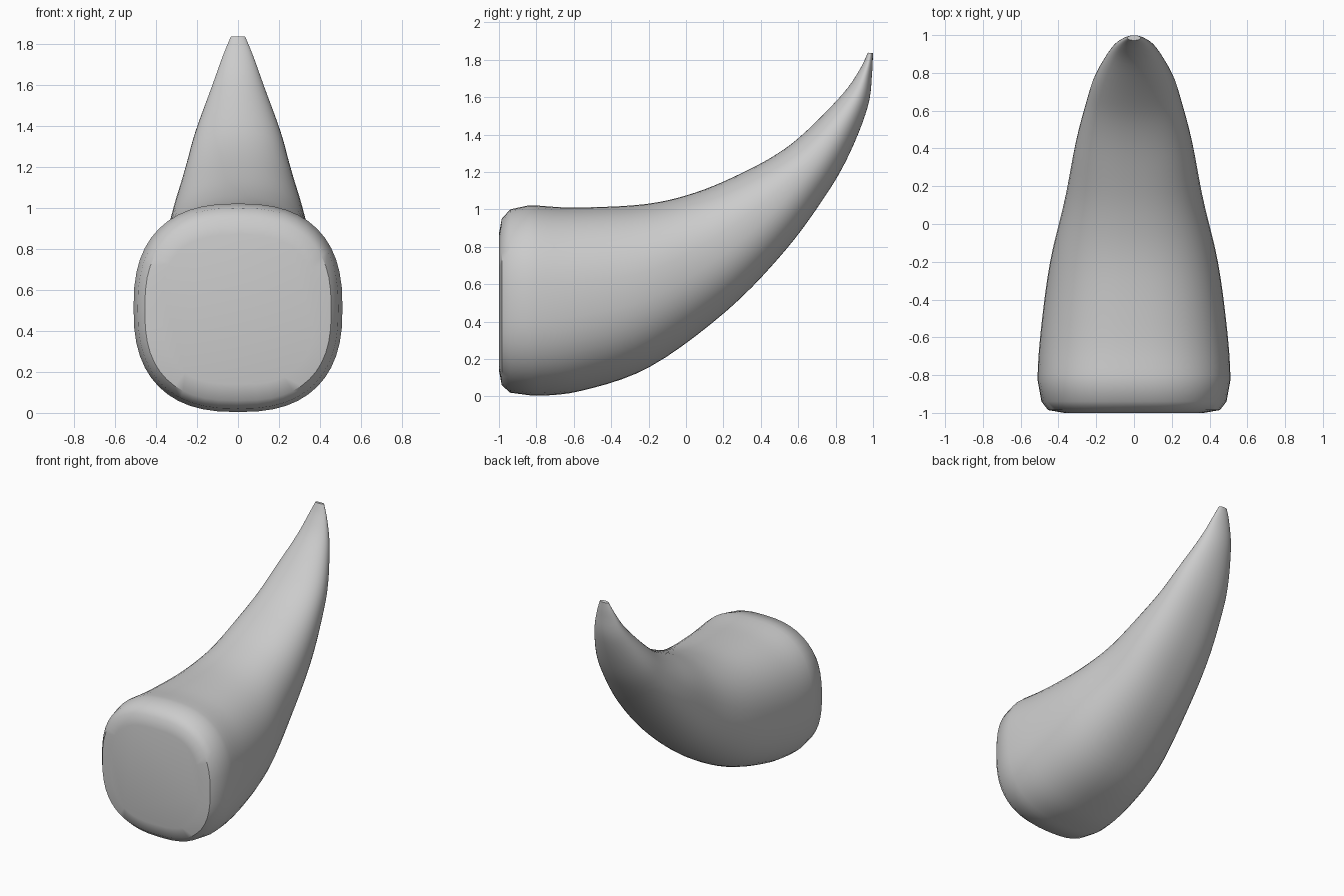
import bpy, bmesh
from math import sin, cos, pi
from mathutils import Vector

if "Cube" in bpy.data.objects:
    bpy.data.objects.remove(bpy.data.objects["Cube"])

# Horn stations: top y, top z, bottom y, bottom z, half width, squareness
stations = [
    (-1.000, 0.87, -1.000, 0.14, 0.37, 2.8),
    (-0.985, 0.95, -0.985, 0.06, 0.455, 2.6),
    (-0.940, 1.00, -0.940, 0.02, 0.49, 2.5),
    (-0.840, 1.022, -0.820, 0.004, 0.51, 2.5),
    (-0.600, 1.01, -0.560, 0.03, 0.495, 2.4),
    (-0.220, 1.028, -0.190, 0.16, 0.445, 2.3),
    (0.050, 1.09, 0.220, 0.46, 0.365, 2.3),
    (0.300, 1.195, 0.530, 0.78, 0.31, 2.3),
    (0.500, 1.305, 0.750, 1.08, 0.255, 2.2),
    (0.650, 1.425, 0.875, 1.30, 0.21, 2.1),
    (0.840, 1.62, 0.972, 1.55, 0.13, 2.0),
    (0.930, 1.75, 0.995, 1.73, 0.075, 2.0),
    (0.972, 1.838, 0.999, 1.835, 0.035, 2.0),
]
SIDES, STEPS = 48, 5


def catmull(a, b, c, d, t):
    return [0.5 * (2 * q + (r - p) * t + (2 * p - 5 * q + 4 * r - s) * t * t
                   + (3 * q - p - 3 * r + s) * t ** 3) for p, q, r, s in zip(a, b, c, d)]


def power(v, n):
    return (1 if v >= 0 else -1) * abs(v) ** (2 / n)


# Smoothly interpolated stations (straight blend over the tight rounded rim)
rows = []
last = len(stations) - 1
for i in range(last):
    for k in range(STEPS if i > 2 else 1):
        rows.append(catmull(stations[max(i - 1, 0)], stations[i], stations[i + 1],
                            stations[min(i + 2, last)], k / STEPS))
rows.append(stations[last])

# Loft rounded cross-sections through the stations
bm = bmesh.new()
rings = []
for ty, tz, by, bz, w, n in rows:
    mid = Vector((0, (ty + by) / 2, (tz + bz) / 2))
    up = Vector((0, ty - by, tz - bz)) / 2
    ring = []
    for j in range(SIDES):
        a = 2 * pi * j / SIDES
        ring.append(bm.verts.new(mid + up * power(sin(a), n)
                                 + Vector((w * power(cos(a), n), 0, 0))))
    rings.append(ring)
for r0, r1 in zip(rings, rings[1:]):
    for j in range(SIDES):
        k = (j + 1) % SIDES
        bm.faces.new((r0[j], r0[k], r1[k], r1[j]))

# Flat base and tiny blunt tip
bm.faces.new(rings[0])
bm.faces.new(rings[-1])
bmesh.ops.recalc_face_normals(bm, faces=bm.faces)

mesh = bpy.data.meshes.new("horn")
bm.to_mesh(mesh)
bm.free()
horn = bpy.data.objects.new("horn", mesh)
bpy.context.collection.objects.link(horn)
bpy.context.view_layer.objects.active = horn
horn.select_set(True)
bpy.ops.object.shade_smooth_by_angle(angle=0.7)
